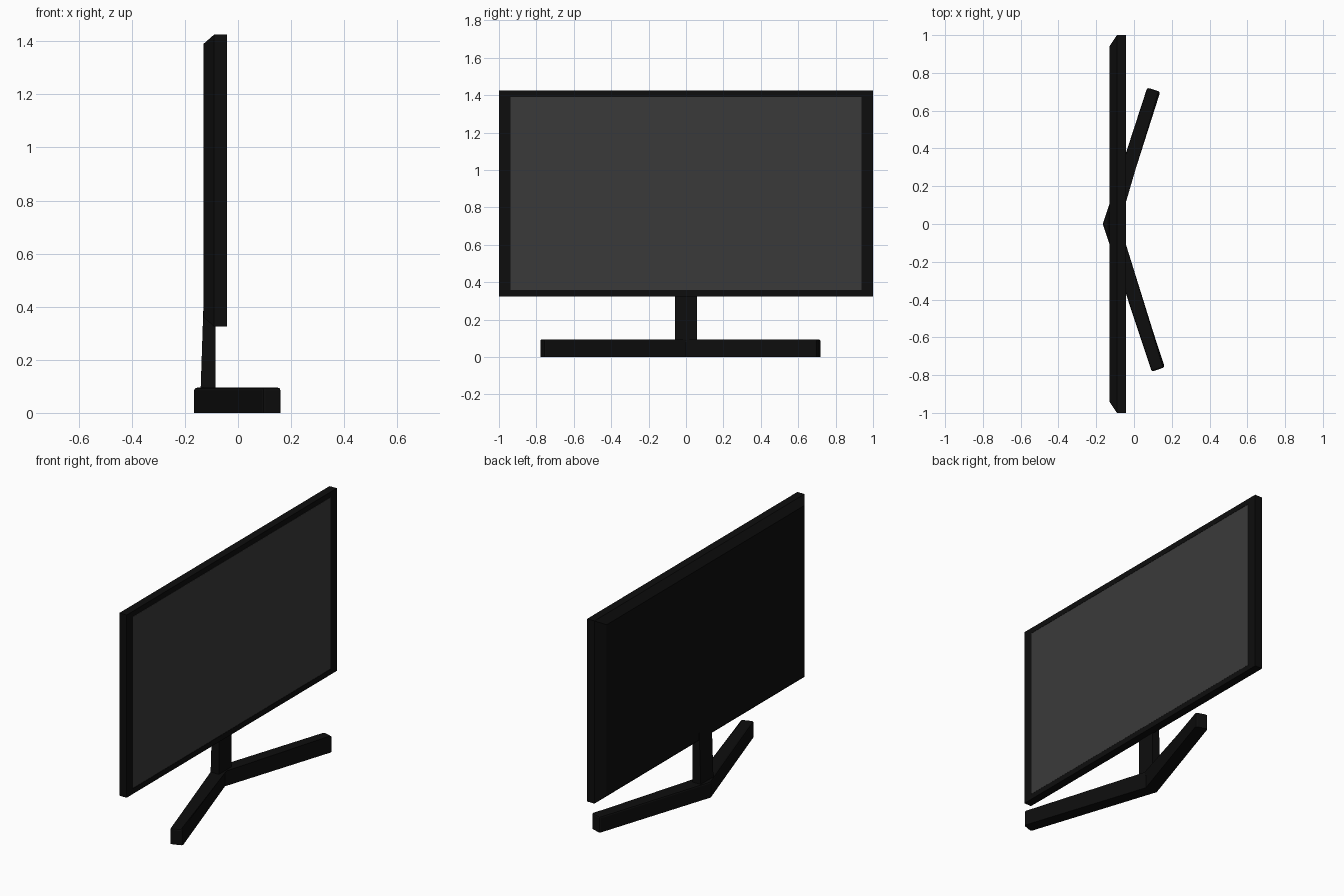
import bpy, bmesh

if "Cube" in bpy.data.objects:
    bpy.data.objects.remove(bpy.data.objects["Cube"])


def material(name, value):
    m = bpy.data.materials.new(name)
    m.diffuse_color = (value, value, value, 1)
    m.use_nodes = True
    m.node_tree.nodes["Principled BSDF"].inputs["Base Color"].default_value = m.diffuse_color
    return m


black = material("black_plastic", 0.004)
grey = material("screen_grey", 0.042)


def make(name, bm, mat):
    bmesh.ops.recalc_face_normals(bm, faces=bm.faces)
    me = bpy.data.meshes.new(name)
    bm.to_mesh(me)
    bm.free()
    me.materials.append(mat)
    ob = bpy.data.objects.new(name, me)
    bpy.context.collection.objects.link(ob)
    return ob


def loft(loops):
    """Skin a closed solid through equal-length loops of points."""
    bm = bmesh.new()
    rings = [[bm.verts.new(p) for p in loop] for loop in loops]
    n = len(rings[0])
    for a, b in zip(rings, rings[1:]):
        for i in range(n):
            j = (i + 1) % n
            bm.faces.new((a[i], a[j], b[j], b[i]))
    bm.faces.new(rings[0])
    bm.faces.new(rings[-1])
    return bm


def upright(x, half_y, z0, z1):
    return [(x, -half_y, z0), (x, half_y, z0), (x, half_y, z1), (x, -half_y, z1)]


# Housing: chamfered back, straight sides, bezel with a shallow screen pocket
make("housing", loft([
    upright(-0.13, 0.94, 0.36, 1.39),
    upright(-0.09, 1.0, 0.325, 1.425),
    upright(-0.042, 1.0, 0.325, 1.425),
    upright(-0.042, 0.94, 0.358, 1.392),
    upright(-0.046, 0.94, 0.358, 1.392),
]), black)

# Screen sheet filling the pocket
make("screen", loft([
    upright(-0.0455, 0.939, 0.359, 1.391),
    upright(-0.0425, 0.939, 0.359, 1.391),
]), grey)

# Neck: slightly raked back face, running up into the housing
make("neck", loft([
    [(-0.141, -0.06, 0.08), (-0.141, 0.06, 0.08), (-0.085, 0.06, 0.08), (-0.085, -0.06, 0.08)],
    [(-0.127, -0.06, 0.5), (-0.127, 0.06, 0.5), (-0.085, 0.06, 0.5), (-0.085, -0.06, 0.5)],
]), black)

# Base: V-shaped foot, softened along the top and the leg ends
foot = [(-0.165, 0), (0.07, 0.722), (0.139, 0.70), (-0.087, 0),
        (0.163, -0.758), (0.094, -0.782)]
bm = loft([[(x, y, z) for x, y in foot] for z in (0, 0.095)])
soft = [e for e in bm.edges
        if all(v.co.z > 0.05 for v in e.verts)
        or (all(abs(v.co.y) > 0.1 for v in e.verts)
            and abs(e.verts[0].co.z - e.verts[1].co.z) > 0.05)]
bmesh.ops.bevel(bm, geom=soft, offset=0.01, segments=2, profile=0.5, affect='EDGES')
make("base", bm, black)
